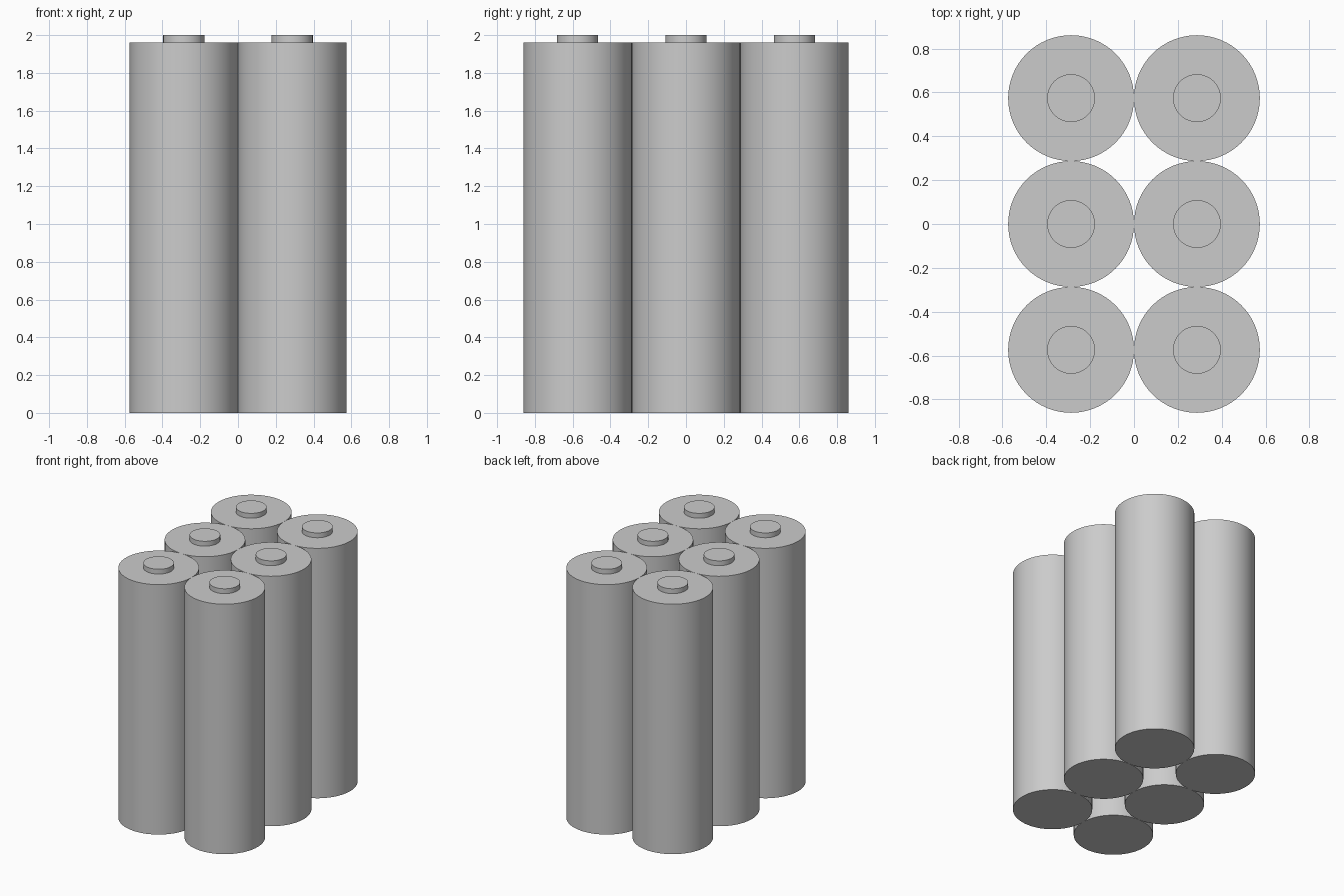
import bpy, bmesh
from math import tau
from mathutils import Vector

if "Cube" in bpy.data.objects:
    bpy.data.objects.remove(bpy.data.objects["Cube"])

SEGMENTS = 64
RADIUS, BODY_TOP = 0.287, 1.962
CAP_RADIUS, TOP = 0.109, 2.0

# Half outline of one cell: base, wall, shoulder, raised terminal
PROFILE = [(0, 0), (RADIUS, 0), (RADIUS, BODY_TOP),
           (CAP_RADIUS, BODY_TOP), (CAP_RADIUS, TOP), (0, TOP)]


def lathe_mesh(name, profile):
    bm = bmesh.new()
    verts = [bm.verts.new((r, 0, z)) for r, z in profile]
    edges = [bm.edges.new(pair) for pair in zip(verts, verts[1:])]
    bmesh.ops.spin(bm, geom=verts + edges, cent=(0, 0, 0), axis=(0, 0, 1),
                   angle=tau, steps=SEGMENTS, use_duplicate=False)
    bmesh.ops.remove_doubles(bm, verts=bm.verts, dist=1e-4)
    bmesh.ops.recalc_face_normals(bm, faces=bm.faces)
    mesh = bpy.data.meshes.new(name)
    bm.to_mesh(mesh)
    bm.free()
    return mesh


# Two columns by three rows of touching cells sharing one mesh
cell_mesh = lathe_mesh("battery_cell", PROFILE)
cells = []
for row in (-1, 0, 1):
    for side, label in ((-1, "left"), (1, "right")):
        cell = bpy.data.objects.new(f"battery_cell_{label}_{row + 2}", cell_mesh)
        cell.location = Vector((side * RADIUS, row * 2 * RADIUS, 0))
        bpy.context.collection.objects.link(cell)
        cells.append(cell)

# Smooth walls with crisp rims
cell_mesh.shade_smooth()
cell_mesh.set_sharp_from_angle(angle=0.5)
